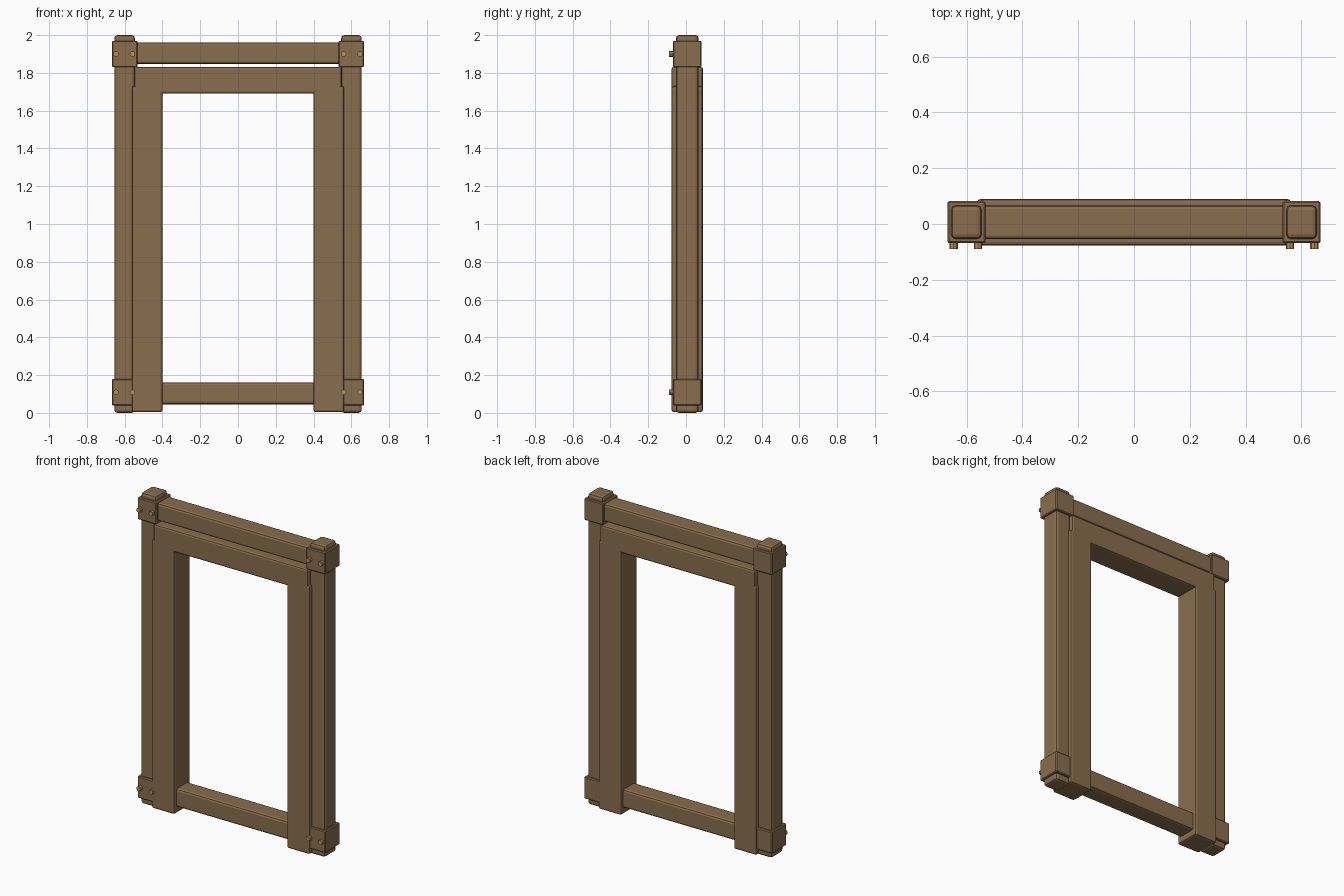
import bpy, bmesh, math
from mathutils import Matrix, Vector

if "Cube" in bpy.data.objects:
    bpy.data.objects.remove(bpy.data.objects["Cube"])


def material(name, rgb):
    m = bpy.data.materials.new(name)
    m.diffuse_color = (*rgb, 1)
    m.use_nodes = True
    m.node_tree.nodes["Principled BSDF"].inputs["Base Color"].default_value = m.diffuse_color
    return m


WOOD = material("brown wood", (0.25, 0.155, 0.075))
PEG = material("light peg wood", (0.46, 0.28, 0.10))
YC = 0.0065  # depth centre of the timber


def finish(name, bm, mat):
    mesh = bpy.data.meshes.new(name)
    bm.to_mesh(mesh)
    bm.free()
    mesh.materials.append(mat)
    ob = bpy.data.objects.new(name, mesh)
    bpy.context.collection.objects.link(ob)
    return ob


def beam(name, x0, x1, z0, z1, half_depth, bevel, segments=2):
    """Bevelled box spanning x0..x1 and z0..z1, centred in depth."""
    bm = bmesh.new()
    size = Vector((x1 - x0, 2 * half_depth, z1 - z0))
    centre = Vector(((x0 + x1) / 2, YC, (z0 + z1) / 2))
    bmesh.ops.create_cube(bm, size=1, matrix=Matrix.Translation(centre) @ Matrix.Diagonal((*size, 1)))
    bmesh.ops.bevel(bm, geom=bm.edges[:], offset=bevel, segments=segments, profile=0.5, affect='EDGES')
    return finish(name, bm, WOOD)


def peg(name, x, z):
    bm = bmesh.new()
    bmesh.ops.create_cone(bm, cap_ends=True, segments=8, radius1=0.015, radius2=0.015, depth=0.05,
                          matrix=Matrix.Translation((x, -0.064, z)) @ Matrix.Rotation(math.pi / 2, 4, 'X'))
    return finish(name, bm, PEG)


# cross rails of the outer frame
beam("top_rail", -0.58, 0.58, 1.847, 1.962, 0.061, 0.014)
beam("bottom_rail", -0.58, 0.58, 0.045, 0.162, 0.061, 0.014)

# lintel of the inner frame
beam("lintel", -0.55, 0.55, 1.69, 1.832, 0.083, 0.012)

for side, s in (("left", -1), ("right", 1)):
    def span(a, b):
        return sorted((s * a, s * b))
    # outer post and inner jamb
    beam(side + "_post", *span(0.546, 0.655), 0.0, 2.0, 0.06, 0.016)
    beam(side + "_jamb", *span(0.40, 0.562), 0.004, 1.73, 0.083, 0.012)
    # corner blocks with two pegs each
    for level, z in (("top", 1.90), ("bottom", 0.11)):
        beam(f"{side}_{level}_block", *span(0.532, 0.668), z - 0.07, z + 0.07, 0.075, 0.005, 1)
        for i, x in enumerate((0.559, 0.646)):
            peg(f"{side}_{level}_peg_{i + 1}", s * x, z)
